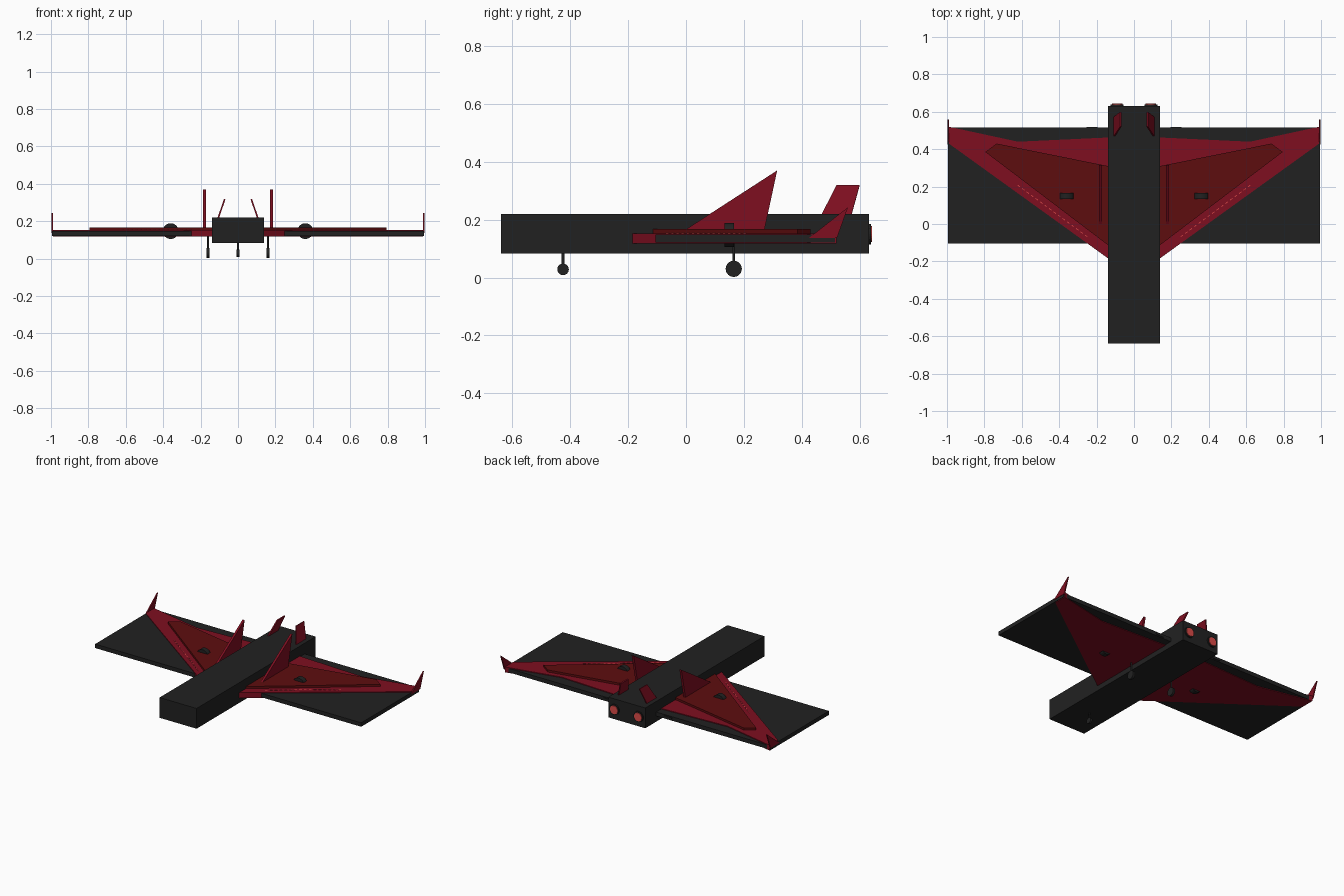
import bpy, bmesh
from mathutils import Vector, Matrix

if "Cube" in bpy.data.objects:
    bpy.data.objects.remove(bpy.data.objects["Cube"])


def mat(name, rgb):
    m = bpy.data.materials.new(name)
    m.diffuse_color = (*rgb, 1)
    m.use_nodes = True
    m.node_tree.nodes["Principled BSDF"].inputs["Base Color"].default_value = m.diffuse_color
    return m


CHARCOAL = mat("charcoal", (0.0155, 0.0155, 0.0155))
CRIMSON = mat("crimson", (0.21, 0.0045, 0.0145))
MAROON = mat("maroon", (0.11, 0.004, 0.0045))
GLOW = mat("glow_red", (0.72, 0.07, 0.065))


def finish(bm, name, m):
    bmesh.ops.recalc_face_normals(bm, faces=bm.faces)
    me = bpy.data.meshes.new(name)
    bm.to_mesh(me)
    bm.free()
    me.materials.append(m)
    ob = bpy.data.objects.new(name, me)
    bpy.context.scene.collection.objects.link(ob)
    return ob


def box(name, lo, hi, m):
    lo, hi = Vector(lo), Vector(hi)
    bm = bmesh.new()
    bmesh.ops.create_cube(bm, size=1)
    for v in bm.verts:
        v.co = (lo + hi) / 2 + v.co * (hi - lo)
    return finish(bm, name, m)


def slab(name, pts, offset, m):
    """Solid made by extruding a planar outline along an offset."""
    bm = bmesh.new()
    face = bm.faces.new([bm.verts.new(p) for p in pts])
    new = bmesh.ops.extrude_face_region(bm, geom=[face], use_keep_orig=True)["geom"]
    bmesh.ops.translate(bm, vec=offset, verts=[g for g in new if isinstance(g, bmesh.types.BMVert)])
    return finish(bm, name, m)


def rod(name, centre, radius, depth, axis, m, sides=24):
    bm = bmesh.new()
    rot = {"x": Matrix.Rotation(1.5708, 4, "Y"), "y": Matrix.Rotation(1.5708, 4, "X"), "z": Matrix()}[axis]
    bmesh.ops.create_cone(bm, cap_ends=True, segments=sides, radius1=radius, radius2=radius,
                          depth=depth, matrix=Matrix.Translation(centre) @ rot)
    return finish(bm, name, m)


# Body and rectangular wing board
box("fuselage", (-0.138, -0.64, 0.083), (0.138, 0.632, 0.22), CHARCOAL)
box("wing_board", (-0.995, -0.105, 0.121), (0.995, 0.515, 0.148), CHARCOAL)

WING = [(0.13, -0.19), (0.99, 0.43), (0.99, 0.52), (0.62, 0.44), (0.13, 0.463)]
PANEL = [(0.13, -0.12), (0.795, 0.385), (0.735, 0.43), (0.13, 0.308)]

for s, side in ((-1, "left"), (1, "right")):
    # Swept wing with raised upper panel
    slab(side + "_swept_wing", [(s * x, y, 0.117) for x, y in WING], (0, 0, 0.036), CRIMSON)
    slab(side + "_wing_panel", [(s * x, y, 0.15) for x, y in PANEL], (0, 0, 0.017), MAROON)

    # Dashed trim along the leading edge
    a, b = Vector((0.25, -0.07, 0.153)), Vector((0.635, 0.215, 0.153))
    for i in range(16):
        p, q = a.lerp(b, i / 16), a.lerp(b, (i + 0.55) / 16)
        w = Vector((-0.002, 0.003, 0))
        slab(side + "_edge_dash", [(s * v.x, v.y, v.z) for v in (p, q, q + w, p + w)],
             (0, 0, 0.002), GLOW)

    # Tall fin, canted tail fin and winglet
    slab(side + "_main_fin", [(s * 0.171, y, z) for y, z in
         ((-0.01, 0.16), (0.315, 0.37), (0.27, 0.16))], (s * 0.015, 0, 0), CRIMSON)
    slab(side + "_tail_fin", [(s * x, y, z) for x, y, z in
         ((0.102, 0.468, 0.215), (0.067, 0.52, 0.317), (0.067, 0.60, 0.317), (0.102, 0.572, 0.215))],
         (s * 0.008, 0, 0.002), CRIMSON)
    slab(side + "_winglet", [(s * 0.99, y, z) for y, z in
         ((0.425, 0.137), (0.56, 0.243), (0.522, 0.137))], (s * 0.008, 0, 0), CRIMSON)

    # Wing engine drum, engine exhaust, hinge
    rod(side + "_wing_drum", (s * 0.36, 0.15, 0.147), 0.042, 0.033, "y", CHARCOAL)
    rod(side + "_exhaust_ring", (s * 0.09, 0.625, 0.15), 0.035, 0.03, "y", CHARCOAL)
    rod(side + "_exhaust_glow", (s * 0.09, 0.63, 0.15), 0.028, 0.027, "y", GLOW)
    box(side + "_flap_hinge", (s * 0.225 - 0.03, 0.50, 0.128), (s * 0.225 + 0.03, 0.519, 0.141), CHARCOAL)

    # Main landing gear
    rod(side + "_main_wheel", (s * 0.16, 0.165, 0.03), 0.028, 0.016, "x", CHARCOAL)
    rod(side + "_main_strut", (s * 0.16, 0.165, 0.08), 0.005, 0.09, "z", CHARCOAL, 12)

# Nose landing gear
rod("nose_wheel", (0, -0.425, 0.028), 0.02, 0.014, "x", CHARCOAL)
rod("nose_strut", (0, -0.425, 0.065), 0.005, 0.06, "z", CHARCOAL, 12)
